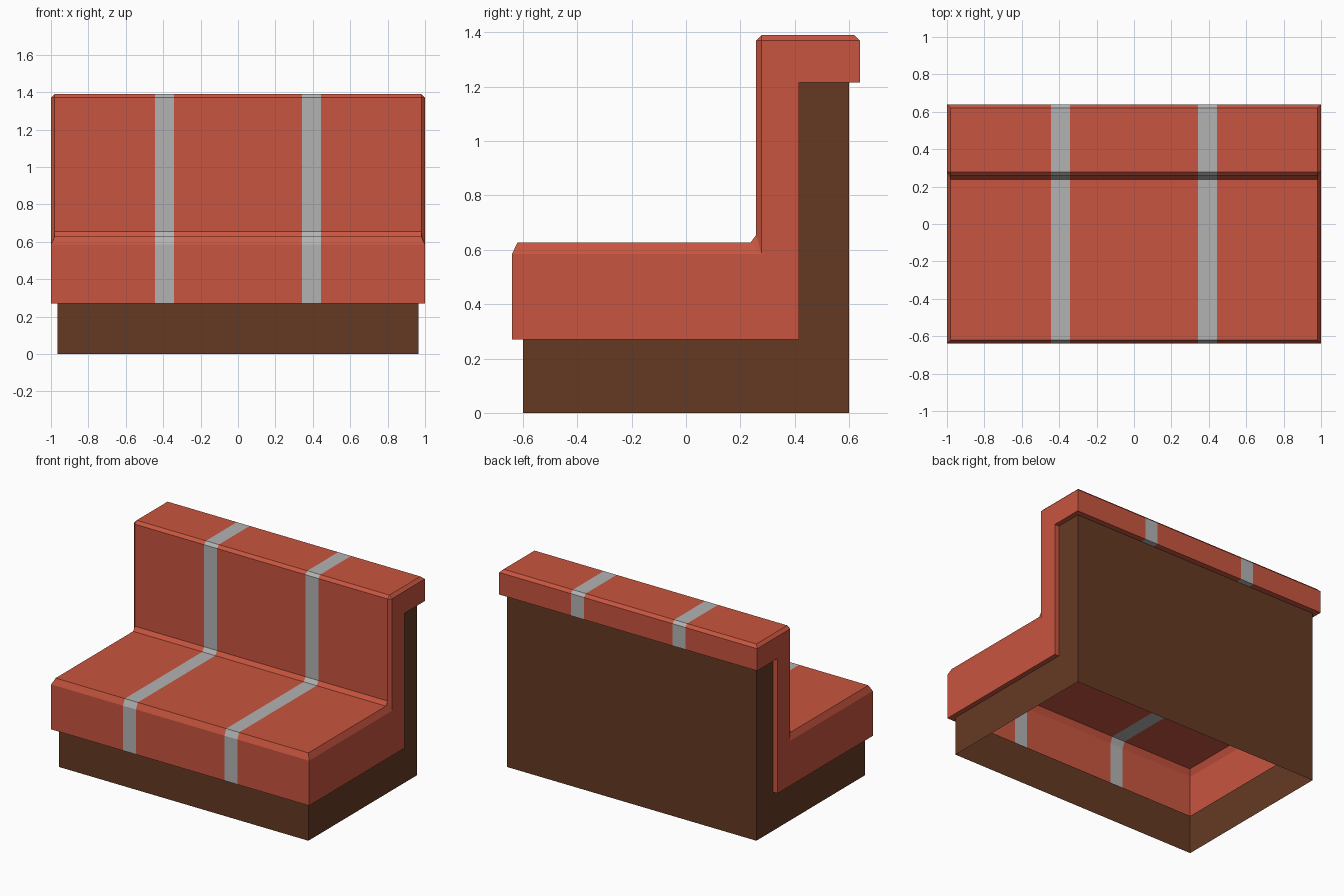
import bpy, bmesh

if "Cube" in bpy.data.objects:
    bpy.data.objects.remove(bpy.data.objects["Cube"])

STRIPE_IN, STRIPE_OUT = 0.343, 0.443   # stripe edges in x
RIM, EDGE, IN = 0.966, 1.0, 0.98       # base side, cushion side, bevelled side


def material(name, rgb):
    m = bpy.data.materials.new(name)
    m.diffuse_color = (*rgb, 1)
    m.use_nodes = True
    m.node_tree.nodes["Principled BSDF"].inputs["Base Color"].default_value = m.diffuse_color
    return m


def make(name, polys, mat=None):
    """Mesh object from outward-wound polygons, shared corners welded."""
    bm = bmesh.new()
    for p in polys:
        bm.faces.new([bm.verts.new(v) for v in p])
    bmesh.ops.remove_doubles(bm, verts=bm.verts, dist=0.0005)
    me = bpy.data.meshes.new(name)
    bm.to_mesh(me)
    bm.free()
    ob = bpy.data.objects.new(name, me)
    bpy.context.collection.objects.link(ob)
    if mat:
        me.materials.append(mat)
    return ob


def band(profile, left, right):
    """Sweep (x_end, y, z) profile across x; left/right map x_end to an x."""
    out = []
    for (ea, ya, za), (eb, yb, zb) in zip(profile, profile[1:]):
        out.append([(left(ea), ya, za), (right(ea), ya, za),
                    (right(eb), yb, zb), (left(eb), yb, zb)])
    return out


def both_sides(polys):
    return polys + [[(-x, y, z) for x, y, z in reversed(p)] for p in polys]


def at(v):
    return lambda e: v


def plus(e):
    return e


def minus(e):
    return -e


red = material("red_upholstery", (0.58, 0.09, 0.05))
brown = material("brown_base", (0.13, 0.042, 0.017))
grey = material("grey_stripe", (0.45, 0.45, 0.45))

# Base: L-shaped walls, open underneath
f0, f1 = (RIM, -0.6, 0), (RIM, -0.6, 0.27)
c0, c1 = (RIM, 0.415, 0.27), (RIM, 0.415, 1.215)
b0, b1 = (RIM, 0.6, 0), (RIM, 0.6, 1.215)
make("base", band([f0, f1], minus, plus) + band([b1, b0], minus, plus)
     + both_sides([[f0, b0, c0, f1], [c0, b0, b1, c1]]), brown)

# Cushion profile from the front rim, over seat and backrest, to the back rim
profile = [f1,
           (EDGE, -0.64, 0.27), (EDGE, -0.64, 0.585),
           (IN, -0.62, 0.627), (IN, 0.238, 0.627),
           (IN, 0.258, 0.655), (IN, 0.258, 1.37),
           (IN, 0.278, 1.39), (IN, 0.62, 1.39),
           (EDGE, 0.64, 1.37), (EDGE, 0.64, 1.215), b1]
_, A, B, C, D, E, F, G, H, I, J, _ = profile
P1, P2 = (EDGE, 0.278, 0.585), (EDGE, 0.278, 1.37)
P3, P4 = (EDGE, 0.415, 1.215), (EDGE, 0.415, 0.27)

# Cushion ends: flat side, bevels, and the rim meeting the base
ends = [[A, P4, P1, B], [P4, P3, P2, P1], [P3, J, I, P2],
        [B, P1, D, C], [P1, E, D], [P1, P2, F, E], [P2, G, F], [P2, I, H, G],
        [A, f1, c0, P4], [P4, c0, c1, P3], [P3, c1, b1, J]]
make("cushion", both_sides(ends)
     + band(profile, minus, at(-STRIPE_OUT))
     + band(profile, at(-STRIPE_IN), at(STRIPE_IN))
     + band(profile, at(STRIPE_OUT), plus), red)

# Two grey stripes set flush into the cushion
make("stripe_left", band(profile, at(-STRIPE_OUT), at(-STRIPE_IN)), grey)
make("stripe_right", band(profile, at(STRIPE_IN), at(STRIPE_OUT)), grey)
